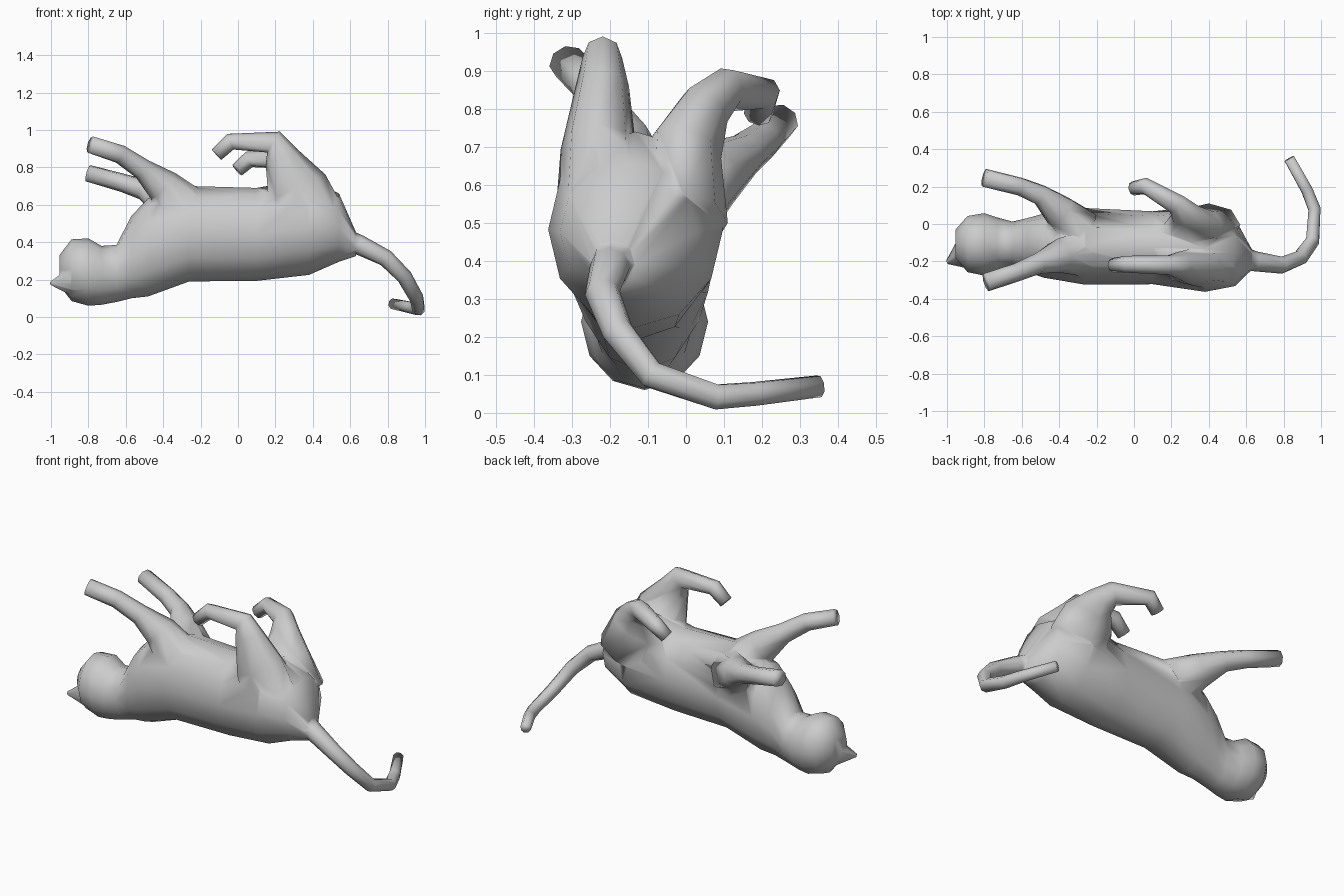
import bpy, bmesh, math
from mathutils import Vector

if "Cube" in bpy.data.objects:
    bpy.data.objects.remove(bpy.data.objects["Cube"])


def loft(name, pts, radii, sides=8, axis=None):
    """Skin elliptical rings along a path; radii are (sideways, other) pairs."""
    bm = bmesh.new()
    pts = [Vector(p) for p in pts]
    u, rings = Vector((0, 1, 0)), []
    for i, (p, (ru, rv)) in enumerate(zip(pts, radii)):
        a = (p - pts[i - 1]).normalized() if i else Vector()
        b = (pts[i + 1] - p).normalized() if i < len(pts) - 1 else Vector()
        t = Vector(axis) if axis else (a + b).normalized()
        u = (u - t * u.dot(t)).normalized()
        v = t.cross(u)
        angles = [math.tau * k / sides for k in range(sides)]
        rings.append([bm.verts.new(p + u * math.cos(g) * ru + v * math.sin(g) * rv) for g in angles])
    for r0, r1 in zip(rings, rings[1:]):
        for k in range(sides):
            n = (k + 1) % sides
            bm.faces.new((r0[k], r0[n], r1[n], r1[k]))
    bm.faces.new(rings[0])
    bm.faces.new(rings[-1])
    bmesh.ops.recalc_face_normals(bm, faces=bm.faces)
    me = bpy.data.meshes.new(name)
    bm.to_mesh(me)
    bm.free()
    ob = bpy.data.objects.new(name, me)
    bpy.context.collection.objects.link(ob)
    return ob


# head, neck and torso on its back: station, underside, top, half width
torso = [
    (-.955, .17, .33, .075), (-.89, .085, .415, .15), (-.80, .06, .42, .167),
    (-.73, .065, .38, .145), (-.65, .08, .385, .125), (-.57, .10, .54, .145),
    (-.48, .11, .635, .172), (-.26, .19, .70, .205), (.10, .193, .69, .195),
    (.38, .225, .74, .23), (.54, .295, .66, .18), (.63, .325, .455, .055)]
body = loft("cat_body",
            [(x, -.125 - .02 * x - .4 * max(0, x - .5), (lo + hi) / 2) for x, lo, hi, w in torso],
            [(w, (hi - lo) / 2) for x, lo, hi, w in torso], 12, (1, 0, 0))

# ear: a small spike
ear = loft("ear", [(-.88, -.15, .19), (-1, -.205, .18)], [(.11, .085), (.01, .01)])

# tail curling round to the back, tapering quickly and then slowly
tail_path = [(.56, -.18, .41), (.65, -.20, .385), (.79, -.22, .315), (.89, -.18, .215),
             (.955, -.09, .10), (.965, .08, .042), (.925, .18, .05), (.83, .35, .07)]
taper = [.03 + .018 * (1 - i / 7) + .02 * .4 ** i for i in range(8)]
tail = loft("tail", tail_path, [(r, r) for r in taper])


# front legs share one thickness profile
def front_leg(name, *path):
    return loft(name, path, [(.12, .14), (.092, .095), (.057, .057), (.05, .05), (.05, .046)])


# hind legs share the thigh, then bend at the hock
def hind_leg(name, y, *path):
    thigh = [(.40, y, .50), (.315, y, .69)]
    return loft(name, thigh + list(path),
                [(.115, .185), (.10, .168), (.07, .092), (.052, .065), (.045, .045), (.038, .038)])


legs = [
    front_leg("front_leg_near", (-.28, -.16, .57), (-.40, -.17, .70), (-.51, -.21, .79),
              (-.63, -.26, .87), (-.79, -.312, .922)),
    front_leg("front_leg_far", (-.30, -.02, .55), (-.40, .07, .625), (-.50, .155, .68),
              (-.61, .20, .715), (-.80, .247, .768)),
    hind_leg("hind_leg_near", -.23, (.23, -.22, .86), (.19, -.22, .935),
             (-.04, -.215, .937), (-.115, -.22, .868)),
    hind_leg("hind_leg_far", -.005, (.28, .05, .80), (.23, .105, .85),
             (.06, .203, .842), (-.005, .19, .785)),
]

# fuse everything into one skin
parts = [ear, tail] + legs
for p in parts:
    m = body.modifiers.new("join_" + p.name, 'BOOLEAN')
    m.operation, m.solver, m.object = 'UNION', 'EXACT', p
dg = bpy.context.evaluated_depsgraph_get()
fused = bpy.data.meshes.new_from_object(body.evaluated_get(dg))
body.modifiers.clear()
body.data = fused
for p in parts:
    bpy.data.objects.remove(p)

# smooth shading
body.data.shade_smooth()
